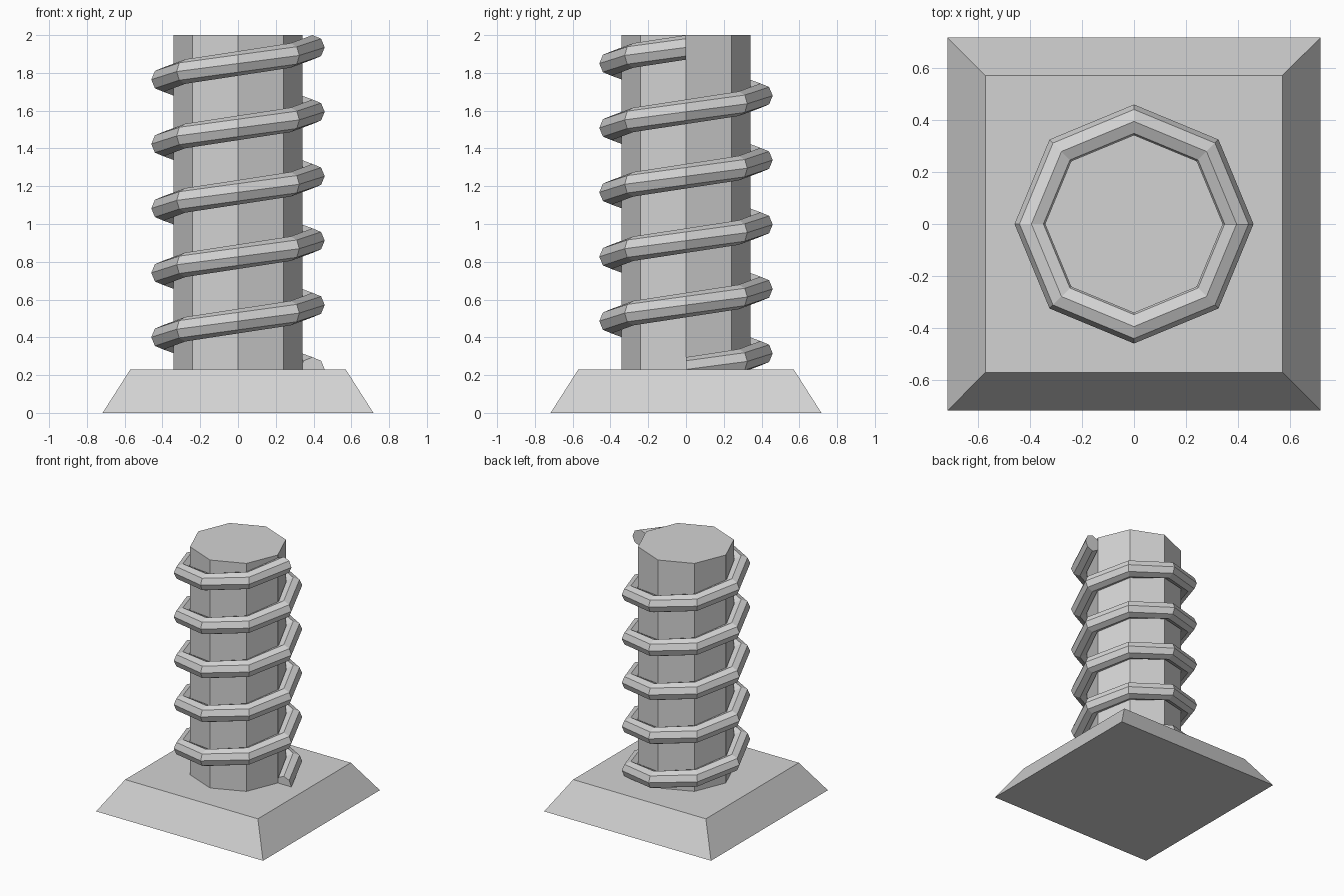
import bpy
import bmesh
from math import cos, sin, pi, sqrt

cube = bpy.data.objects.get("Cube")
if cube:
    bpy.data.objects.remove(cube, do_unlink=True)

# One plain grey for every part
grey = bpy.data.materials.new("light_grey")
grey.use_nodes = True
GREY = (0.65, 0.65, 0.65, 1.0)
grey.diffuse_color = GREY
for node in grey.node_tree.nodes:
    if node.type == 'BSDF_PRINCIPLED':
        node.inputs["Base Color"].default_value = GREY


def loft(name, rings):
    """Skin a list of equal closed rings and cap both ends, flat shaded."""
    bm = bmesh.new()
    loops = [[bm.verts.new(p) for p in ring] for ring in rings]
    n = len(loops[0])
    for a, b in zip(loops, loops[1:]):
        for i in range(n):
            j = (i + 1) % n
            bm.faces.new((a[i], a[j], b[j], b[i]))
    bm.faces.new(loops[0])
    bm.faces.new(loops[-1])
    bmesh.ops.recalc_face_normals(bm, faces=bm.faces)
    mesh = bpy.data.meshes.new(name)
    bm.to_mesh(mesh)
    bm.free()
    mesh.materials.append(grey)
    obj = bpy.data.objects.new(name, mesh)
    bpy.context.collection.objects.link(obj)
    return obj


def polygon(sides, radius, z, turn=0.0):
    angles = [turn + 2 * pi * i / sides for i in range(sides)]
    return [(radius * cos(a), radius * sin(a), z) for a in angles]


BASE_TOP = 0.23
TOP = 2.0

# Tapered square base
loft("base", [polygon(4, 0.717 * sqrt(2), 0, pi / 4),
              polygon(4, 0.57 * sqrt(2), BASE_TOP, pi / 4)])

# Eight-sided column
loft("column", [polygon(8, 0.342, BASE_TOP), polygon(8, 0.342, TOP)])

# Rising coil: an octagonal section swept five turns, eight steps per turn
COIL_RADIUS, TUBE, TURNS, STEPS = 0.394, 0.065, 5, 8
PITCH = (TOP - TUBE - BASE_TOP) / TURNS


def coil_ring(step):
    a = 2 * pi * step / STEPS
    lift = BASE_TOP + PITCH * step / STEPS
    ring = []
    for k in range(8):
        t = 2 * pi * k / 8
        r = COIL_RADIUS + TUBE * cos(t)
        ring.append((r * cos(a), r * sin(a), lift + TUBE * sin(t)))
    return ring


loft("coil", [coil_ring(s) for s in range(TURNS * STEPS + 1)])
